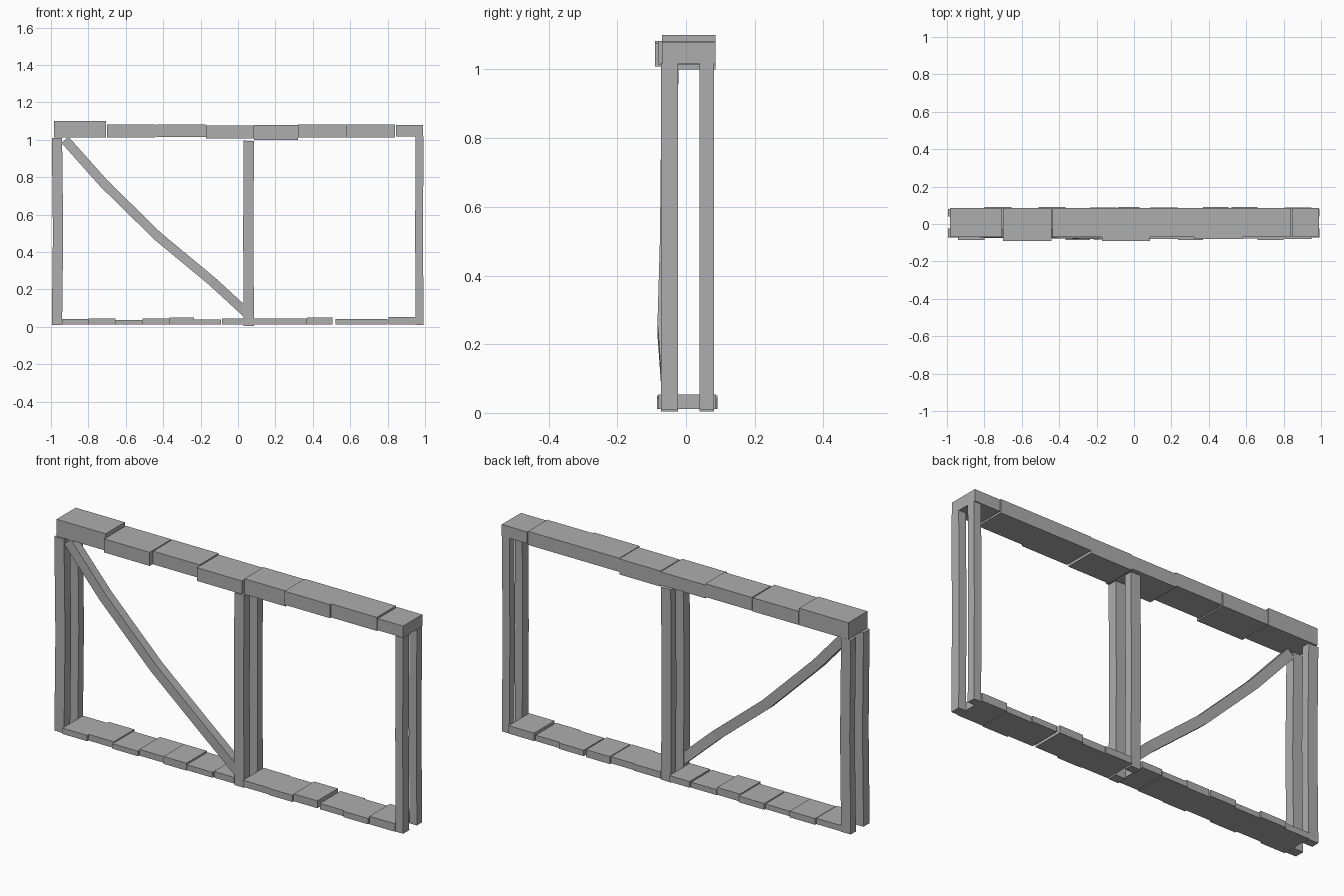
import bpy, bmesh
from mathutils import Vector

cube = bpy.data.objects.get("Cube")
if cube:
    bpy.data.objects.remove(cube, do_unlink=True)

timber = bpy.data.materials.new("grey timber")
timber.use_nodes = True
GREY = (0.42, 0.42, 0.42, 1)
timber.diffuse_color = GREY
timber.node_tree.nodes["Principled BSDF"].inputs["Base Color"].default_value = GREY


def finish(name, bm):
    bmesh.ops.recalc_face_normals(bm, faces=bm.faces)
    mesh = bpy.data.meshes.new(name)
    bm.to_mesh(mesh)
    bm.free()
    mesh.materials.append(timber)
    bpy.context.collection.objects.link(bpy.data.objects.new(name, mesh))


def beam(name, path, width, depth):
    """Sweep a rectangle along points (x, y, z); depth lies along y."""
    bm = bmesh.new()
    pts = [Vector(p) for p in path]
    rings = []
    for i, p in enumerate(pts):
        run = pts[min(i + 1, len(pts) - 1)] - pts[max(i - 1, 0)]
        side = Vector((run.z, 0, -run.x)).normalized() * width / 2
        out = Vector((0, depth / 2, 0))
        rings.append([bm.verts.new(p + v) for v in
                      (side + out, side - out, -side - out, -side + out)])
    for a, b in zip(rings, rings[1:]):
        for k in range(4):
            n = (k + 1) % 4
            bm.faces.new((a[k], a[n], b[n], b[k]))
    bm.faces.new(rings[0])
    bm.faces.new(rings[-1])
    finish(name, bm)


def block(name, x0, x1, y0, y1, z0, z1):
    bm = bmesh.new()
    bmesh.ops.create_cube(bm, size=1)
    for v in bm.verts:
        v.co = ((x0 + x1) / 2 + v.co.x * (x1 - x0),
                (y0 + y1) / 2 + v.co.y * (y1 - y0),
                (z0 + z1) / 2 + v.co.z * (z1 - z0))
    finish(name, bm)


# Top rail: uneven blocks laid end to end (x start, x end, front y, z low, z high)
top_rail = [
    (-0.985, -0.705, -0.07, 1.013, 1.10), (-0.70, -0.44, -0.09, 1.013, 1.083),
    (-0.435, -0.17, -0.07, 1.015, 1.083), (-0.17, 0.085, -0.09, 1.008, 1.076),
    (0.085, 0.32, -0.07, 1.0, 1.08), (0.32, 0.58, -0.08, 1.013, 1.083),
    (0.58, 0.84, -0.07, 1.013, 1.083), (0.845, 0.99, -0.07, 1.018, 1.078),
]
for i, (x0, x1, y, z0, z1) in enumerate(top_rail):
    block(f"top_rail_block_{i + 1}", x0, x1, y, 0.086, z0, z1)

# Bottom rail: thin planks, open where the middle posts stand (x start, x end, shift y, z high)
bottom_rail = [
    (-0.94, -0.80, 0, 0.042), (-0.80, -0.655, 0.01, 0.044), (-0.655, -0.51, 0, 0.038),
    (-0.51, -0.365, 0.01, 0.044), (-0.365, -0.235, 0, 0.05), (-0.235, -0.09, 0.005, 0.04),
    (-0.085, 0.03, 0.01, 0.044), (0.085, 0.235, 0.005, 0.046), (0.235, 0.37, 0, 0.046),
    (0.37, 0.505, 0.01, 0.05), (0.52, 0.66, 0.008, 0.042), (0.66, 0.80, 0, 0.042),
    (0.805, 0.95, 0.005, 0.053),
]
for i, (x0, x1, dy, z1) in enumerate(bottom_rail):
    block(f"bottom_rail_plank_{i + 1}", x0, x1, dy - 0.085, dy + 0.082, 0.012, z1)

# Three pairs of slightly bowed posts
posts = [("right", -0.968, 0.055, 0.006, 0.01, 1.01),
         ("middle", 0.058, 0.055, -0.003, 0.004, 0.995),
         ("left", 0.971, 0.042, -0.003, 0.01, 1.018)]
for name, x, width, bow, z0, z1 in posts:
    for side, y, depth in (("front", -0.048, 0.05), ("back", 0.06, 0.042)):
        beam(f"{name}_{side}_post",
             [(x, y, z0), (x + bow, y, z1 / 2), (x, y, z1)], width, depth)

# Diagonal brace, gently bent
beam("diagonal_brace",
     [(-0.925, -0.045, 1.0), (-0.72, -0.05, 0.77), (-0.43, -0.053, 0.485),
      (-0.14, -0.06, 0.245), (0.045, -0.048, 0.075)], 0.05, 0.046)
